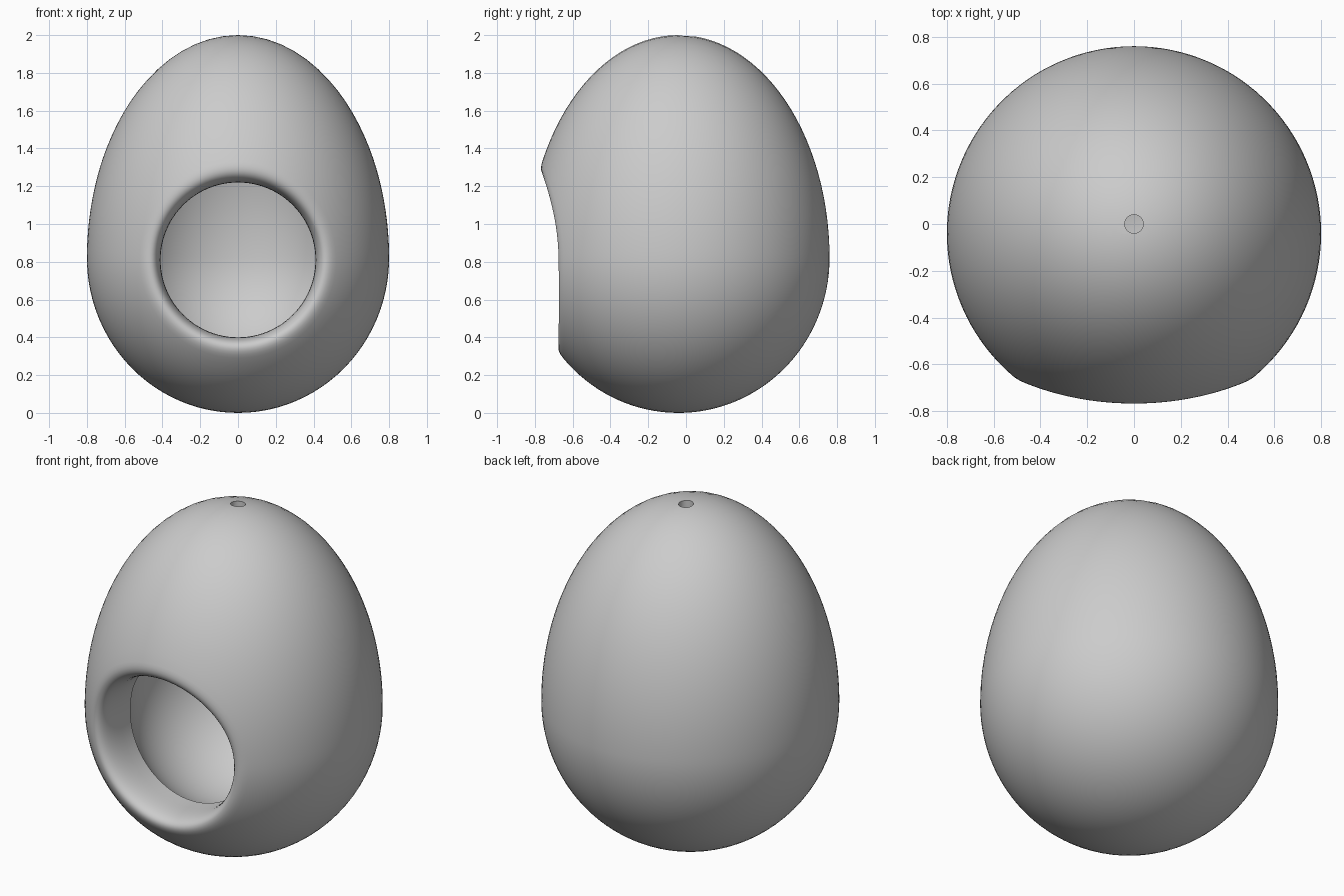
import bpy, bmesh, math

cube = bpy.data.objects.get("Cube")
if cube:
    bpy.data.objects.remove(cube, do_unlink=True)

SEG = 96
CY, CZ = -0.04, 0.82                # egg axis and height of its widest point
HOLE_Z, R_LIP, R_NECK = 0.81, 0.52, 0.41
OUTER = (0.80, 1.18, 0.82)          # radius, height above and below the widest point
INNER = (0.56, 0.94, 0.58)


def on_sphere(egg, r, a):
    """Unit-sphere direction of the egg point seen at radius r around the opening axis."""
    sx = r * math.cos(a) / egg[0]
    dz = HOLE_Z + r * math.sin(a) - CZ
    sz = dz / (egg[1] if dz > 0 else egg[2])
    return sx, -math.sqrt(1 - sx * sx - sz * sz), sz


def to_egg(egg, d):
    return (egg[0] * d[0], CY + egg[0] * d[1], CZ + d[2] * (egg[1] if d[2] > 0 else egg[2]))


def sweep(egg, r, a, steps):
    """Points from the opening circle round to just before the back pole."""
    sx, sy, sz = on_sphere(egg, r, a)
    h = math.hypot(sx, sz)
    start = math.acos(-sy)
    pts = []
    for i in range(steps):
        p = start + (math.pi - start) * i / steps
        pts.append(to_egg(egg, (math.sin(p) * sx / h, -math.cos(p), math.sin(p) * sz / h)))
    return pts


def lip(a, steps=12):
    """Rounded lip from the outer skin into the straight neck."""
    def y_at(r):
        return CY + OUTER[0] * on_sphere(OUTER, r, a)[1]
    y0 = y_at(R_LIP)
    slope = (y_at(R_LIP + 0.005) - y_at(R_LIP - 0.005)) / 0.01
    y1 = y0 + slope * (R_NECK - R_LIP)
    y2 = y0 + 0.14
    pts = []
    for i in range(1, steps + 1):
        t = i / steps
        r = (1 - t) ** 2 * R_LIP + (1 - (1 - t) ** 2) * R_NECK
        y = (1 - t) ** 2 * y0 + 2 * t * (1 - t) * y1 + t * t * y2
        pts.append((r * math.cos(a), y, HOLE_Z + r * math.sin(a)))
    return pts


# Hollow egg shell: outer skin, lip, neck and cavity in one lofted grid
bm = bmesh.new()
columns = []
for k in range(SEG):
    a = 2 * math.pi * k / SEG
    path = sweep(OUTER, R_LIP, a, 48)[::-1] + lip(a) + sweep(INNER, R_NECK, a, 32)
    columns.append([bm.verts.new(p) for p in path])
back_out = bm.verts.new(to_egg(OUTER, (0, 1, 0)))
back_in = bm.verts.new(to_egg(INNER, (0, 1, 0)))
for k in range(SEG):
    c, n = columns[k], columns[(k + 1) % SEG]
    for i in range(len(c) - 1):
        bm.faces.new((c[i], c[i + 1], n[i + 1], n[i]))
    bm.faces.new((back_out, c[0], n[0]))
    bm.faces.new((back_in, n[-1], c[-1]))
bmesh.ops.recalc_face_normals(bm, faces=bm.faces)
mesh = bpy.data.meshes.new("egg_shell")
bm.to_mesh(mesh)
bm.free()
shell = bpy.data.objects.new("egg_shell", mesh)
bpy.context.collection.objects.link(shell)

# Plain grey
grey = bpy.data.materials.new("plain_grey")
grey.use_nodes = True
grey.diffuse_color = (0.6, 0.6, 0.6, 1)
grey.node_tree.nodes["Principled BSDF"].inputs["Base Color"].default_value = (0.6, 0.6, 0.6, 1)
mesh.materials.append(grey)

# Small round hole through the top
bpy.ops.mesh.primitive_cylinder_add(vertices=32, radius=0.04, depth=0.6, location=(0, 0, 1.9))
cutter = bpy.context.object
cutter.name = "top_hole_cutter"
cutter.hide_render = True
cutter.data.materials.append(grey)
cut = shell.modifiers.new("top_hole", "BOOLEAN")
cut.operation, cut.solver, cut.object = "DIFFERENCE", "EXACT", cutter
bpy.ops.object.select_all(action="DESELECT")
shell.select_set(True)
bpy.context.view_layer.objects.active = shell
bpy.ops.object.modifier_apply(modifier=cut.name)
bpy.data.objects.remove(cutter, do_unlink=True)
bpy.ops.object.shade_smooth_by_angle(angle=math.radians(35))
